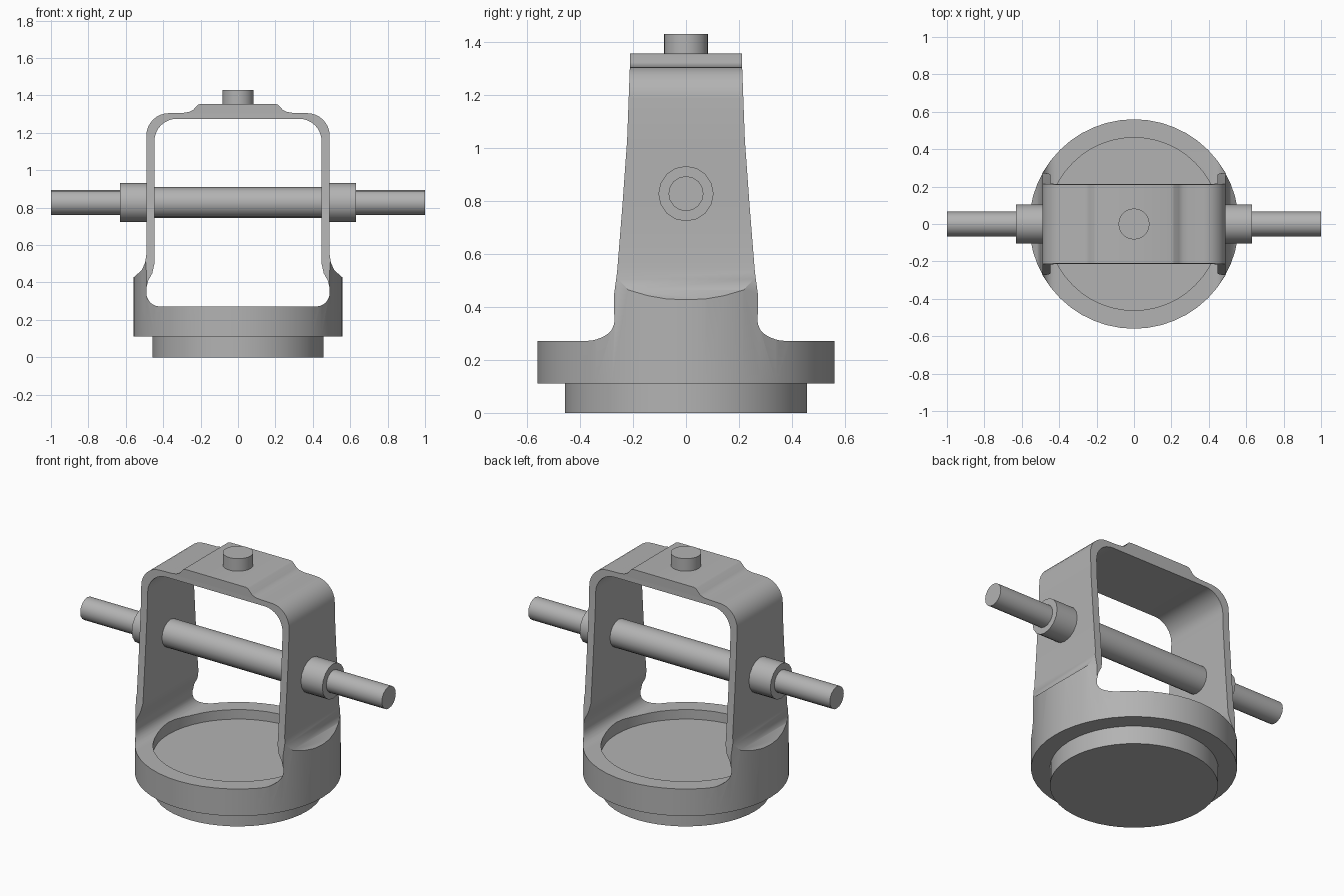
import bpy
import math
from mathutils import Matrix

cube = bpy.data.objects.get("Cube")
if cube:
    bpy.data.objects.remove(cube, do_unlink=True)

grey = bpy.data.materials.new("machined grey")
grey.use_nodes = True
grey.diffuse_color = (0.45, 0.45, 0.45, 1)
grey.node_tree.nodes["Principled BSDF"].inputs["Base Color"].default_value = (0.45, 0.45, 0.45, 1)


def arc(cx, cz, rx, rz, start, end, steps=8):
    """Points on an elliptical arc, angles in degrees."""
    angles = [math.radians(start + (end - start) * i / steps) for i in range(steps + 1)]
    return [(cx + rx * math.cos(a), cz + rz * math.sin(a)) for a in angles]


def mirrored(half):
    """Close a half outline, running bottom to top, about the centre line."""
    return half + [(-u, v) for u, v in reversed(half)]


def prism(name, outline, axis, depth=0.8):
    """Extrude an outline of (u, z) points both ways along x or y."""
    n = len(outline)
    verts = []
    for d in (-depth, depth):
        verts += [(u, d, z) if axis == "y" else (d, u, z) for u, z in outline]
    faces = [tuple(reversed(range(n))), tuple(range(n, 2 * n))]
    faces += [(i, (i + 1) % n, n + (i + 1) % n, n + i) for i in range(n)]
    mesh = bpy.data.meshes.new(name)
    mesh.from_pydata(verts, [], faces)
    obj = bpy.data.objects.new(name, mesh)
    bpy.context.collection.objects.link(obj)
    bpy.context.view_layer.objects.active = obj
    bpy.ops.object.select_all(action="DESELECT")
    obj.select_set(True)
    bpy.ops.object.mode_set(mode="EDIT")
    bpy.ops.mesh.select_all(action="SELECT")
    bpy.ops.mesh.normals_make_consistent(inside=False)
    bpy.ops.object.mode_set(mode="OBJECT")
    return obj


def cylinder(name, radius, start, end, sides, axis="z", height=0.0):
    """Cylinder between two positions on the z or x axis."""
    bpy.ops.mesh.primitive_cylinder_add(vertices=sides, radius=radius, depth=end - start)
    obj = bpy.context.object
    obj.name = name
    middle = (start + end) / 2
    if axis == "x":
        move = Matrix.Translation((middle, 0, height)) @ Matrix.Rotation(math.pi / 2, 4, "Y")
    else:
        move = Matrix.Translation((0, 0, middle))
    obj.data.transform(move)
    return obj


def cut(obj, tool, operation):
    """Apply a boolean and discard its tool."""
    tool.hide_render = True
    mod = obj.modifiers.new("cut", "BOOLEAN")
    mod.operation = operation
    mod.solver = "EXACT"
    mod.object = tool
    bpy.context.view_layer.objects.active = obj
    bpy.ops.object.modifier_apply(modifier=mod.name)
    bpy.data.objects.remove(tool, do_unlink=True)


def finish(obj):
    obj.data.materials.clear()
    obj.data.materials.append(grey)
    bpy.ops.object.select_all(action="DESELECT")
    obj.select_set(True)
    bpy.context.view_layer.objects.active = obj
    bpy.ops.object.shade_smooth_by_angle(angle=math.radians(32))


# Yoke: a round blank trimmed to its front and side outlines
yoke = cylinder("yoke", 0.56, 0.11, 1.5, 48)

front = [(0.7, 0.05), (0.7, 0.34), (0.555, 0.43), (0.515, 0.465), (0.497, 0.505), (0.49, 0.55)]
front += arc(0.37, 1.185, 0.12, 0.12, 0, 90)
front += [(0.29, 1.307), (0.26, 1.312), (0.24, 1.322), (0.215, 1.35), (0.2, 1.355)]
cut(yoke, prism("front_outline", mirrored(front), "y"), "INTERSECT")

side = [(0.7, 0.05), (0.7, 0.272)]
side += arc(0.385, 0.336, 0.112, 0.064, 270, 180)
side += [(0.271, 0.45), (0.26, 0.53), (0.24, 0.78), (0.222, 1.03), (0.212, 1.3), (0.212, 1.5)]
cut(yoke, prism("side_outline", mirrored(side), "x"), "INTERSECT")

# Opening between the arms and the shallow round seat below it
opening = arc(0.42, 0.345, 0.07, 0.073, 270, 360)
opening += [(0.49, 0.37), (0.48, 0.41), (0.458, 0.45), (0.447, 0.5)]
opening += arc(0.327, 1.155, 0.12, 0.12, 0, 90)
cut(yoke, prism("opening", mirrored(opening), "y"), "DIFFERENCE")
cut(yoke, cylinder("seat_cutter", 0.462, 0.215, 0.35, 48), "DIFFERENCE")
finish(yoke)

# Stepped foot and top pin
finish(cylinder("base_disc", 0.457, 0, 0.12, 48))
finish(cylinder("top_pin", 0.083, 1.34, 1.43, 24))

# Cross shaft with a collar and a thinner stub on each side
SHAFT_Z = 0.827
finish(cylinder("cross_shaft", 0.082, -0.46, 0.46, 16, "x", SHAFT_Z))
for label, sign in (("left", 1), ("right", -1)):
    for part, radius, inner, outer in (("collar", 0.104, 0.47, 0.632), ("stub", 0.066, 0.6, 1.0)):
        ends = sorted((sign * inner, sign * outer))
        finish(cylinder(f"{label}_{part}", radius, *ends, 16, "x", SHAFT_Z))
